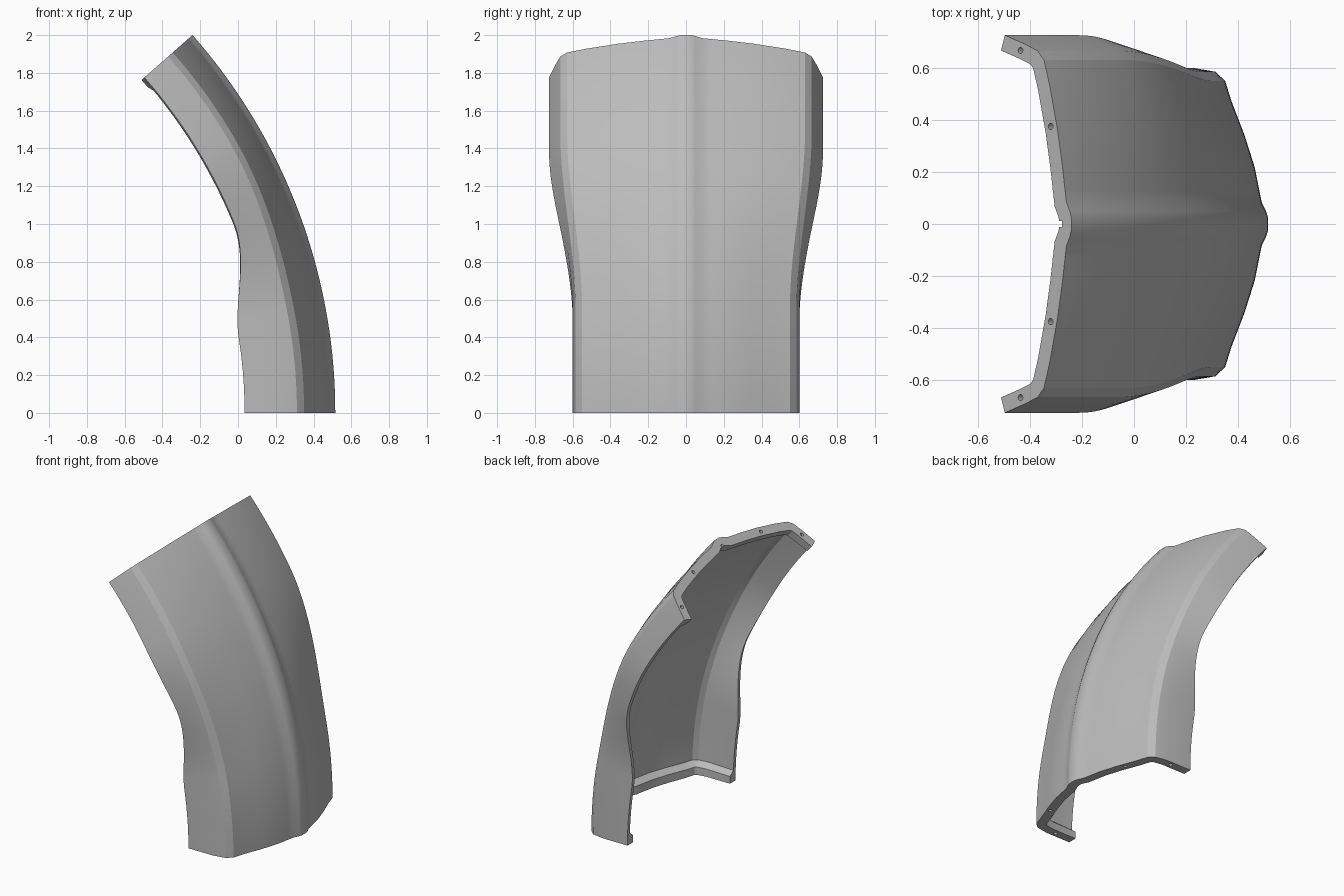
import bpy, bmesh, math
from mathutils import Vector, Matrix

if "Cube" in bpy.data.objects:
    bpy.data.objects.remove(bpy.data.objects["Cube"], do_unlink=True)

R, CX = 3.025, -2.51           # arc radius of the crest and its centre
SWEEP = math.radians(41.4)
SHELL, RIM = 0.025, 0.062      # wall thickness, end flange thickness

# Half cross-sections: (sideways, depth below the crest)
LOW = [(0, 0), (.025, 0), (.05, .008), (.085, .025), (.13, .034), (.22, .052), (.34, .09),
       (.47, .14), (.55, .165), (.585, .203), (.6, .29), (.6, .48)]
HIGH = [(0, 0), (.025, 0), (.05, .008), (.085, .025), (.13, .032), (.22, .045), (.36, .07),
        (.53, .11), (.63, .14), (.665, .172), (.69, .235), (.725, .34)]


def ease(a, b, v):
    t = min(1, max(0, (v - a) / (b - a)))
    return t * t * (3 - 2 * t)


def place(y, depth, ang):
    r = R - depth
    return Vector((CX + r * math.cos(ang), y, r * math.sin(ang)))


def half_section(ang):
    deg = math.degrees(ang)
    w, d = ease(11, 31, deg), ease(9, 22, deg)
    pts = [Vector(a).lerp(Vector(b), w) for a, b in zip(LOW, HIGH)]
    pts[-1].y = LOW[-1][1] + (HIGH[-1][1] - LOW[-1][1]) * d
    return pts


def inset(pts, thick):
    """Offset the half section inward with mitred corners."""
    dirs = [(b - a).normalized() for a, b in zip(pts, pts[1:])]
    normals = [Vector((-t.y, t.x)) for t in dirs]
    out = []
    for i, p in enumerate(pts):
        n1, n2 = normals[max(i - 1, 0)], normals[min(i, len(normals) - 1)]
        m = (n1 + n2).normalized()
        out.append(p + m * thick / m.dot(n1))
    return out


def mirrored(pts):
    return [Vector((-p.x, p.y)) for p in reversed(pts[1:])] + pts


def thickness(ang):
    arc = min(ang, SWEEP - ang) * R
    return RIM + (SHELL - RIM) * min(1, max(0, (arc - .06) / .035))


grey = bpy.data.materials.new("satin_grey")
grey.use_nodes = True
COLOR = (0.5, 0.5, 0.5, 1)
grey.diffuse_color = COLOR
grey.node_tree.nodes["Principled BSDF"].inputs["Base Color"].default_value = COLOR

# Curved shell: closed loops of outer and inner section swept along the arc
ends = [0, .06 / R, .095 / R]
stations = ends + [SWEEP * i / 48 for i in range(3, 46)] + [SWEEP - a for a in reversed(ends)]
bm = bmesh.new()
loops = []
for ang in stations:
    outer = half_section(ang)
    inner = inset(outer, thickness(ang))
    ring = mirrored(outer) + mirrored(inner)[::-1]
    loops.append([bm.verts.new(place(p.x, p.y, ang)) for p in ring])
n = len(loops[0])
for a, b in zip(loops, loops[1:]):
    for i in range(n):
        j = (i + 1) % n
        bm.faces.new((a[i], a[j], b[j], b[i]))
for ring in (loops[0], loops[-1]):
    for i in range(n // 2 - 1):
        bm.faces.new((ring[i], ring[i + 1], ring[n - 2 - i], ring[n - 1 - i]))
bmesh.ops.recalc_face_normals(bm, faces=bm.faces)
mesh = bpy.data.meshes.new("curved_shell")
bm.to_mesh(mesh)
bm.free()
shell = bpy.data.objects.new("curved_shell", mesh)
bpy.context.collection.objects.link(shell)
mesh.materials.append(grey)

# Cutter: bolt holes in both end flanges and a small centre notch at the top
cut = bmesh.new()
for ang, holes in ((0, ((.37, .13), (.57, .34))), (SWEEP, ((.375, .106), (.667, .26)))):
    turn = Matrix.Rotation(-ang, 4, 'Y')
    for y, depth in holes:
        for side in (-1, 1):
            m = Matrix.Translation(place(side * y, depth, ang)) @ turn
            bmesh.ops.create_cone(cut, cap_ends=True, segments=16, radius1=.012,
                                  radius2=.012, depth=.09, matrix=m)
    if ang:
        m = Matrix.Translation(place(0, RIM, ang)) @ turn @ Matrix.Diagonal((.03, .022, .06, 1))
        bmesh.ops.create_cube(cut, size=1, matrix=m)
cut_mesh = bpy.data.meshes.new("hole_cutter")
cut.to_mesh(cut_mesh)
cut.free()
cutter = bpy.data.objects.new("hole_cutter", cut_mesh)
bpy.context.collection.objects.link(cutter)
cut_mesh.materials.append(grey)
cutter.hide_render = True
cutter.hide_viewport = True

# Smooth shading with sharp creases, then cut the holes
bpy.ops.object.select_all(action='DESELECT')
shell.select_set(True)
bpy.context.view_layer.objects.active = shell
bpy.ops.object.shade_smooth_by_angle(angle=math.radians(21))
mod = shell.modifiers.new("holes", 'BOOLEAN')
mod.operation = 'DIFFERENCE'
mod.solver = 'EXACT'
mod.object = cutter
